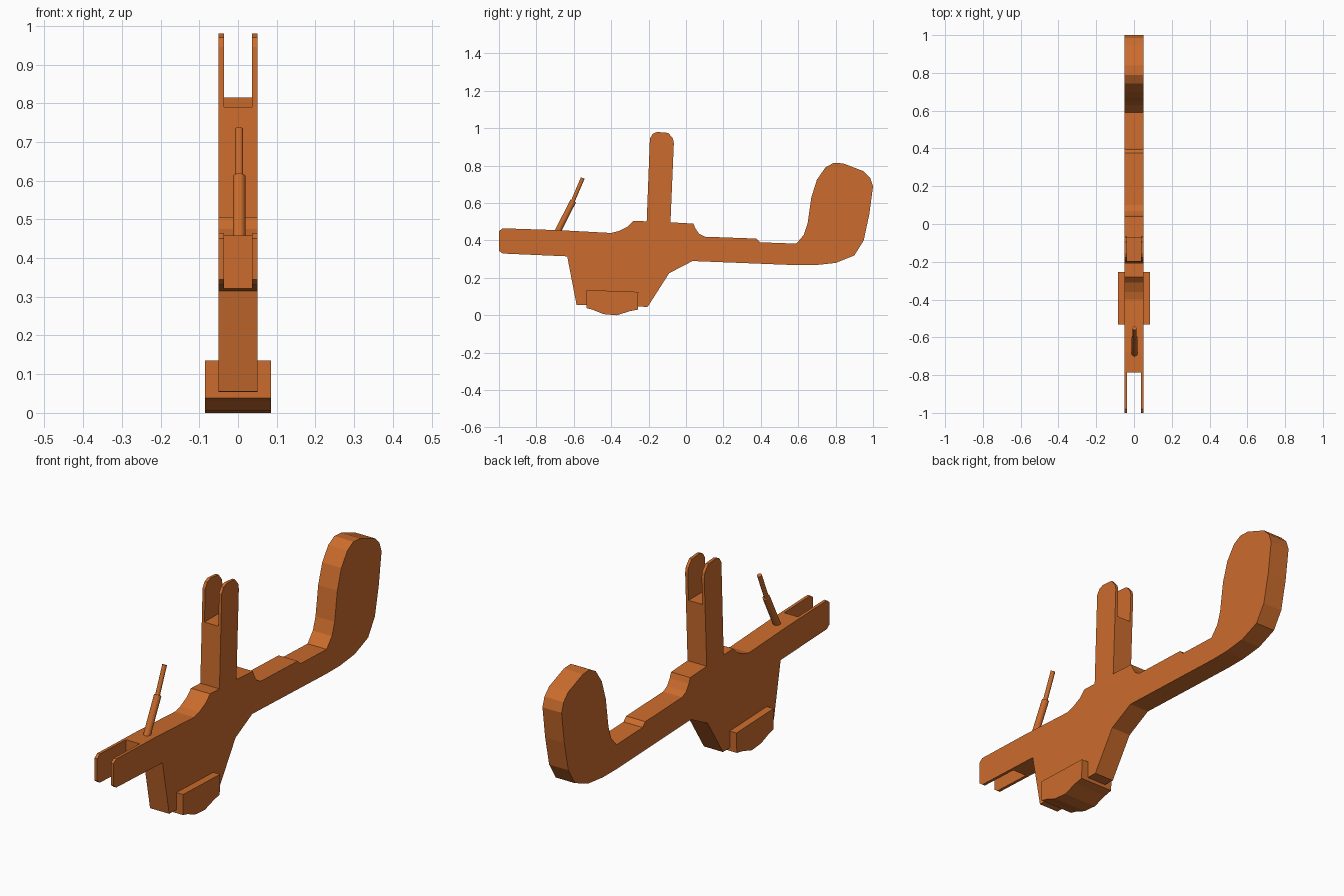
import bpy, bmesh
from mathutils import Vector

if "Cube" in bpy.data.objects:
    bpy.data.objects.remove(bpy.data.objects["Cube"])

orange = bpy.data.materials.new("orange")
orange.diffuse_color = (0.6, 0.15, 0.026, 1)
orange.use_nodes = True
orange.node_tree.nodes["Principled BSDF"].inputs["Base Color"].default_value = orange.diffuse_color


def finish(bm, name):
    bmesh.ops.recalc_face_normals(bm, faces=bm.faces)
    mesh = bpy.data.meshes.new(name)
    bm.to_mesh(mesh)
    bm.free()
    mesh.materials.append(orange)
    ob = bpy.data.objects.new(name, mesh)
    bpy.context.collection.objects.link(ob)
    return ob


def plate(name, profile, half):
    """Side profile (y, z) extruded across x."""
    bm = bmesh.new()
    face = bm.faces.new([bm.verts.new((-half, y, z)) for y, z in profile])
    ext = bmesh.ops.extrude_face_region(bm, geom=[face])
    new = [v for v in ext["geom"] if isinstance(v, bmesh.types.BMVert)]
    bmesh.ops.translate(bm, vec=(2 * half, 0, 0), verts=new)
    return finish(bm, name)


def rod(name, a, b, radius):
    """Round bar between two points."""
    a, b = Vector(a), Vector(b)
    bm = bmesh.new()
    bmesh.ops.create_cone(bm, cap_ends=True, segments=16, radius1=radius,
                          radius2=radius, depth=(b - a).length)
    ob = finish(bm, name)
    ob.location = (a + b) / 2
    ob.rotation_mode = 'QUATERNION'
    ob.rotation_quaternion = (b - a).to_track_quat('Z', 'Y')
    return ob


def cut_slot(target, y0, y1, z0, z1, half=0.036):
    cutter = plate("slot_cutter", [(y0, z0), (y1, z0), (y1, z1), (y0, z1)], half)
    cutter.hide_render = True
    mod = target.modifiers.new("slot", 'BOOLEAN')
    mod.operation = 'DIFFERENCE'
    mod.solver = 'EXACT'
    mod.object = cutter
    bpy.context.view_layer.objects.active = target
    bpy.ops.object.modifier_apply(modifier=mod.name)
    bpy.data.objects.remove(cutter)


# Main lever plate: fork arm, post, curved tail and lower leg
body = plate("lever_body", [
    (-1, .345), (-1, .45), (-.98, .465), (-.68, .455), (-.40, .44),
    (-.36, .45), (-.31, .475), (-.28, .505), (-.21, .502),
    (-.193, .945), (-.178, .97), (-.155, .98), (-.095, .975), (-.07, .945),
    (-.065, .92), (-.083, .497), (.04, .49), (.05, .465), (.07, .435),
    (.10, .42), (.375, .41), (.395, .39), (.59, .383), (.63, .43),
    (.65, .49), (.67, .63), (.70, .725), (.745, .79), (.79, .815),
    (.84, .812), (.95, .77), (.985, .735), (1, .69), (.98, .54),
    (.95, .40), (.90, .32), (.80, .28), (.69, .268), (.59, .268),
    (.035, .29), (-.09, .225), (-.205, .045), (-.585, .055),
    (-.635, .315), (-.98, .33)], 0.05)

# Slots in the front fork and the top of the post
cut_slot(body, -1.1, -.785, .2, .6)
cut_slot(body, -.3, .05, .79, 1.1)

# Wide foot pad under the leg
plate("foot_pad", [
    (-.532, .135), (-.255, .125), (-.258, .03), (-.30, .022),
    (-.37, 0), (-.44, .006), (-.50, .03), (-.532, .038)], 0.085)

# Slanted two-step pin
rod("pin_lower", (.003, -.69, .44), (.003, -.603, .611), .0165)
rod("pin_upper", (.003, -.61, .598), (.003, -.552, .734), .0105)
